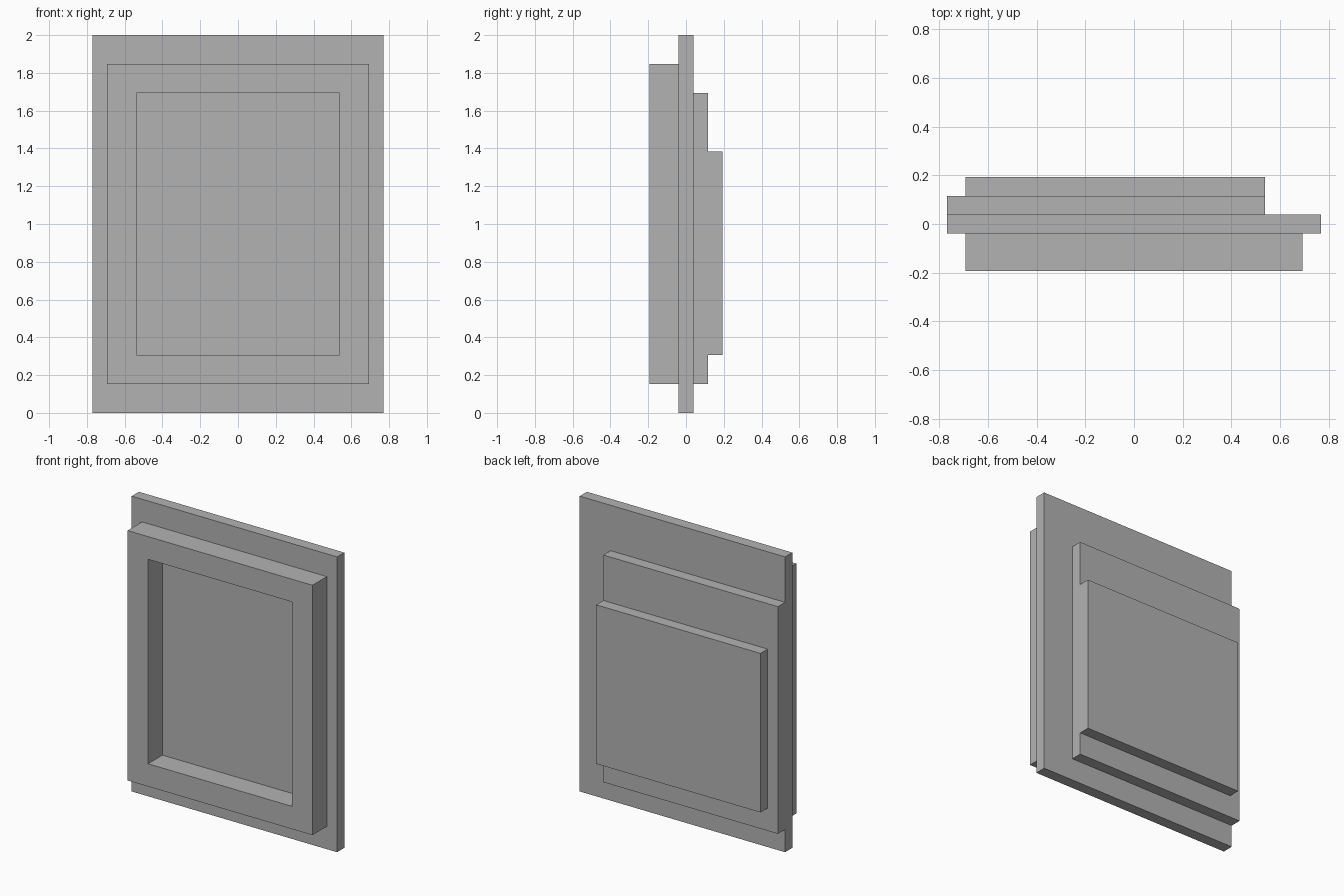
import bpy, bmesh
from mathutils import Vector

cube = bpy.data.objects.get("Cube")
if cube:
    bpy.data.objects.remove(cube, do_unlink=True)

U = 2 / 26  # the design sits on a grid of 26 units in height

grey = bpy.data.materials.new("plain grey")
grey.use_nodes = True
colour = (0.45, 0.45, 0.45, 1)
grey.diffuse_color = colour
grey.node_tree.nodes["Principled BSDF"].inputs["Base Color"].default_value = colour


def block(name, x, y, z, rim=None):
    """Box spanning the given unit ranges; rim cuts an opening through y."""
    bm = bmesh.new()
    bmesh.ops.create_cube(bm, size=1)
    for v in bm.verts:
        v.co = Vector([(r[0] if c < 0 else r[1]) * U for c, r in zip(v.co, (x, y, z))])
    bm.normal_update()
    if rim:
        ends = [f for f in bm.faces if abs(f.normal.y) > 0.9]
        bmesh.ops.inset_individual(bm, faces=ends, thickness=rim * U, use_even_offset=True)
        loops = [e for f in ends for e in f.edges]
        bmesh.ops.delete(bm, geom=ends, context="FACES_ONLY")
        bmesh.ops.bridge_loops(bm, edges=loops)
        bmesh.ops.recalc_face_normals(bm, faces=bm.faces)
    mesh = bpy.data.meshes.new(name)
    bm.to_mesh(mesh)
    bm.free()
    mesh.materials.append(grey)
    obj = bpy.data.objects.new(name, mesh)
    bpy.context.collection.objects.link(obj)
    return obj


# Main upright panel
block("panel", (-10, 10), (-0.5, 0.5), (0, 26))
# Raised border on the front with an open centre
block("front_frame", (-9, 9), (-2.5, -0.5), (2, 24), rim=2)
# Two stepped slabs on the back, flush along one side
block("back_lower_step", (-10, 7), (0.5, 1.5), (2, 22))
block("back_upper_step", (-9, 7), (1.5, 2.5), (4, 18))
